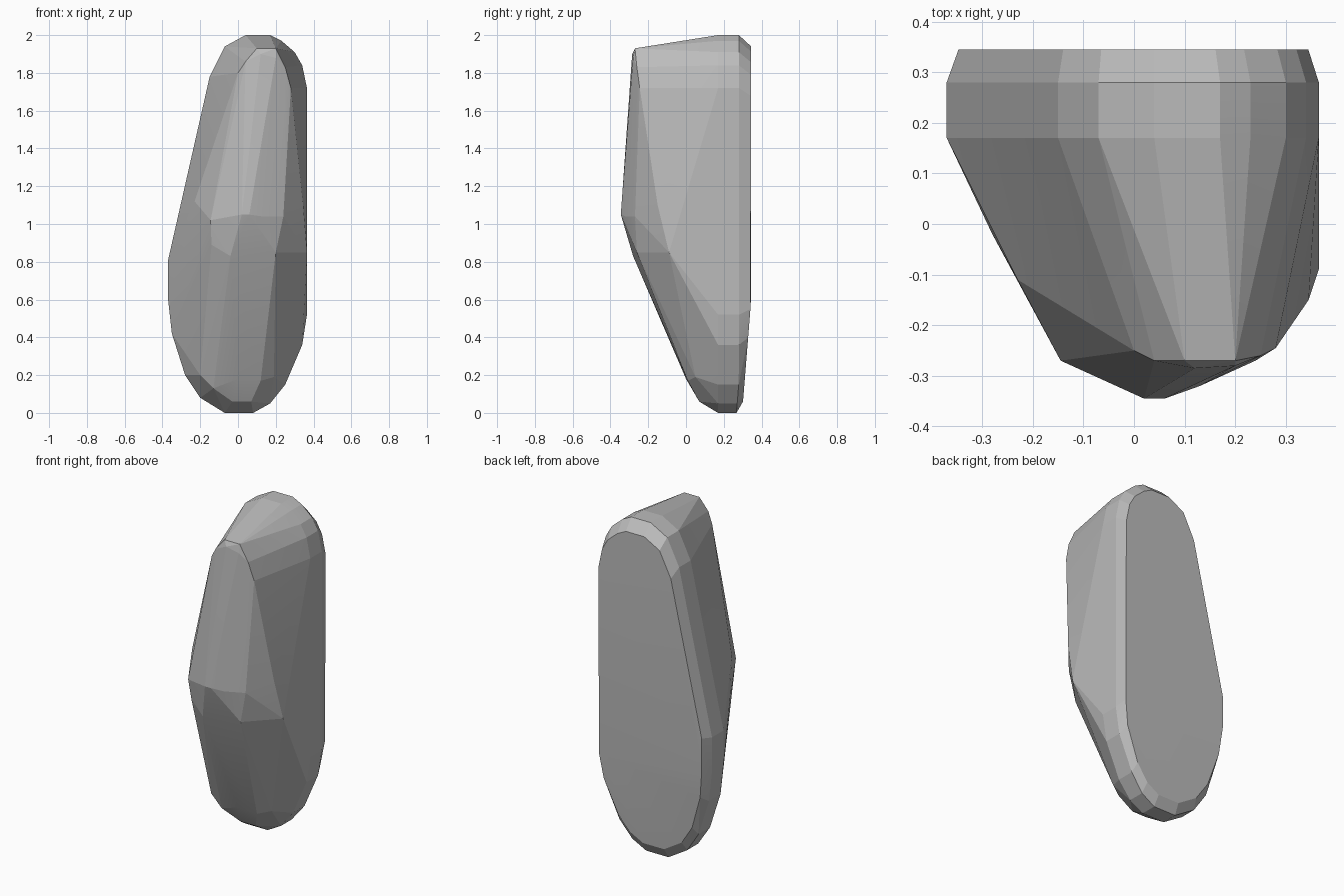
import bpy
import bmesh
from mathutils import Vector

default_cube = bpy.data.objects.get("Cube")
if default_cube:
    bpy.data.objects.remove(default_cube, do_unlink=True)

# Widest outline of the stone as (x, z)
outline = [
    (-.07, 1.94), (-.15, 1.78), (-.37, .81), (-.37, .6), (-.35, .42),
    (-.28, .2), (-.2, .08), (-.07, 0), (.08, 0), (.17, .05), (.25, .15),
    (.34, .36), (.365, .52), (.365, 1.72), (.34, 1.84), (.3, 1.91),
    (.23, 1.97), (.17, 2), (.04, 2),
]

# Front ridge, chin and crown corners as (x, y, z)
front_corners = [
    (.02, -.345, 1.05), (.06, -.345, 1.05), (.13, -.32, 1.04), (-.145, -.27, 1.02),
    (-.14, -.245, .89), (-.04, -.28, .83), (.2, -.26, .85), (.24, -.27, 1.04),
    (.1, -.27, 1.93), (.2, -.27, 1.93), (.12, -.285, 1.9), (.2, -.28, 1.88),
    (.28, -.245, 1.72), (.25, -.26, 1.83), (.04, -.27, 1.86), (0, -.25, 1.8),
]
side_corners = [
    (.345, -.15, 1.1), (.365, -.09, .85), (-.28, -.02, .9), (-.23, -.11, 1.12),
]
base_corners = [
    (-.13, .03, .13), (-.03, .07, .06), (.07, .07, .06), (.12, .01, .17),
    (0, 0, .18), (.19, .05, .19), (-.2, .03, .2),
]


def back_depth(z):
    """The back is flat above and leans in slightly towards the foot."""
    return min(.345, .297 + .08 * z)


def rim_points():
    """Turn the outline into a side band and an inset back face."""
    centre = Vector((.02, 1))
    for x, z in outline:
        inset = centre + (Vector((x, z)) - centre) * .94
        rear = min(.28, back_depth(z) - .03)
        yield (x, .17, z)
        yield (x, rear, z)
        yield (inset.x, back_depth(inset.y), inset.y)


def flat_material(name, colour):
    material = bpy.data.materials.new(name)
    material.use_nodes = True
    material.diffuse_color = colour
    shader = material.node_tree.nodes["Principled BSDF"]
    shader.inputs["Base Color"].default_value = colour
    return material


def hull_object(name, points, material):
    """Wrap a convex faceted skin around the given points."""
    bm = bmesh.new()
    for point in points:
        bm.verts.new(point)
    result = bmesh.ops.convex_hull(bm, input=bm.verts[:])
    loose = [v for v in bm.verts if not v.link_faces]
    bmesh.ops.delete(bm, geom=loose, context="VERTS")
    bmesh.ops.dissolve_limit(bm, angle_limit=.02, verts=bm.verts[:], edges=bm.edges[:])
    bmesh.ops.recalc_face_normals(bm, faces=bm.faces[:])
    mesh = bpy.data.meshes.new(name)
    bm.to_mesh(mesh)
    bm.free()
    mesh.materials.append(material)
    obj = bpy.data.objects.new(name, mesh)
    bpy.context.collection.objects.link(obj)
    return obj


# Standing stone
grey = flat_material("stone grey", (.5, .5, .5, 1))
corners = front_corners + side_corners + base_corners
stone = hull_object("standing_stone", corners + list(rim_points()), grey)

# Soften the shallow facet edges only
bpy.context.view_layer.objects.active = stone
stone.select_set(True)
bpy.ops.object.shade_smooth_by_angle(angle=.12)
